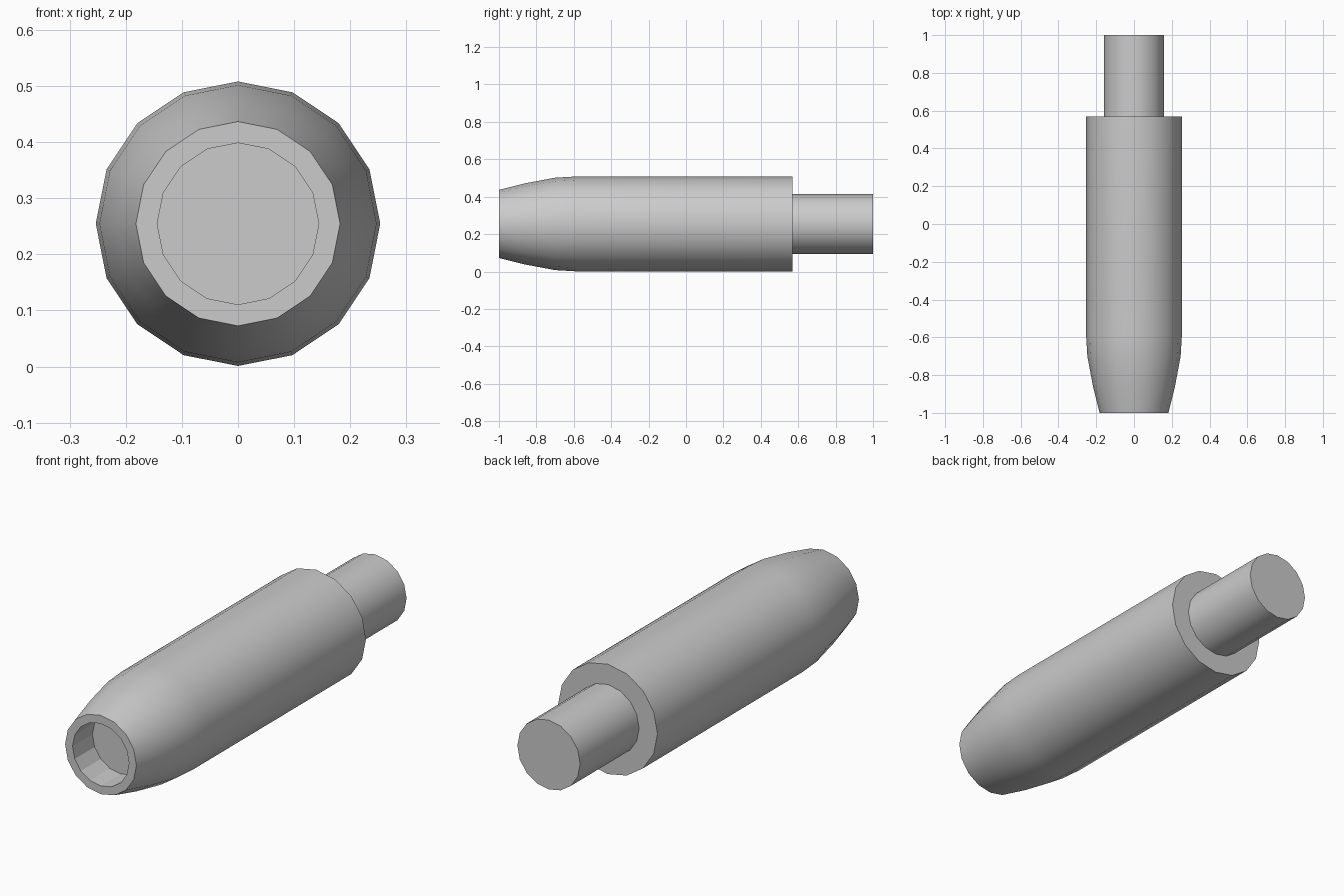
import bpy, bmesh
from math import sin, cos, tau, radians

if "Cube" in bpy.data.objects:
    bpy.data.objects.remove(bpy.data.objects["Cube"])

SIDES = 16
AXIS_Z = 0.2545

grey = bpy.data.materials.new("plain grey")
grey.use_nodes = True
colour = (0.6, 0.6, 0.6, 1)
grey.diffuse_color = colour
grey.node_tree.nodes["Principled BSDF"].inputs["Base Color"].default_value = colour


def lathe(name, profile):
    """Turn (y, radius) rings about the lengthwise axis and cap both ends."""
    bm = bmesh.new()
    rings = []
    for y, r in profile:
        rings.append([bm.verts.new((r * sin(tau * i / SIDES), y,
                                    AXIS_Z + r * cos(tau * i / SIDES)))
                      for i in range(SIDES)])
    for a, b in zip(rings, rings[1:]):
        for i in range(SIDES):
            j = (i + 1) % SIDES
            bm.faces.new((a[i], a[j], b[j], b[i]))
    bm.faces.new(rings[0])
    bm.faces.new(rings[-1])
    bmesh.ops.recalc_face_normals(bm, faces=bm.faces)
    mesh = bpy.data.meshes.new(name)
    bm.to_mesh(mesh)
    bm.free()
    mesh.materials.append(grey)
    obj = bpy.data.objects.new(name, mesh)
    bpy.context.collection.objects.link(obj)
    bpy.ops.object.select_all(action="DESELECT")
    obj.select_set(True)
    bpy.context.view_layer.objects.active = obj
    bpy.ops.object.shade_smooth_by_angle(angle=radians(30))
    return obj


# Tapered barrel: bore floor, bore wall, front rim, rounded nose, straight body
barrel = lathe("barrel", [(-0.855, 0.144), (-1, 0.144), (-1, 0.182),
                          (-0.86, 0.217), (-0.7, 0.247), (-0.59, 0.2535),
                          (0.57, 0.2535)])

# The bore wall keeps flat facets
for face in barrel.data.polygons:
    if all(abs(barrel.data.vertices[v].co.x) < 0.15
           and (barrel.data.vertices[v].co.x ** 2
                + (barrel.data.vertices[v].co.z - AXIS_Z) ** 2) < 0.15 ** 2
           for v in face.vertices):
        face.use_smooth = False

# Narrow plug at the rear
lathe("rear_plug", [(0.57, 0.16), (1, 0.16)])
